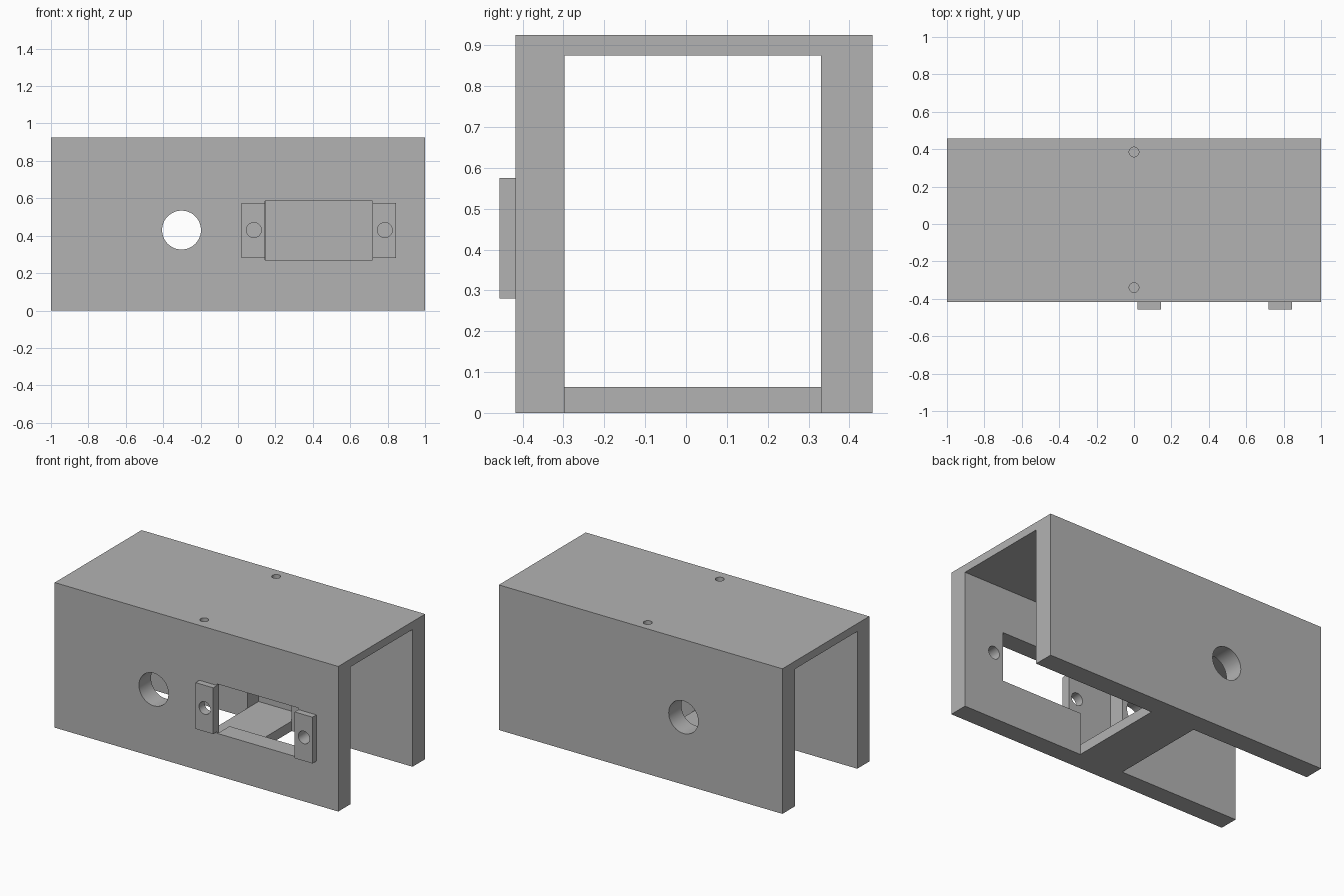
import bpy, bmesh
from math import radians
from mathutils import Matrix, Vector

old = bpy.data.objects.get("Cube")
if old:
    bpy.data.objects.remove(old, do_unlink=True)

grey = bpy.data.materials.new("plain_grey")
grey.use_nodes = True
colour = (0.45, 0.45, 0.45, 1)
grey.diffuse_color = colour
grey.node_tree.nodes["Principled BSDF"].inputs["Base Color"].default_value = colour


def add_object(name, bm):
    mesh = bpy.data.meshes.new(name)
    bm.to_mesh(mesh)
    bm.free()
    mesh.materials.append(grey)
    obj = bpy.data.objects.new(name, mesh)
    bpy.context.collection.objects.link(obj)
    return obj


def box(name, xs, ys, zs):
    lo, hi = Vector((xs[0], ys[0], zs[0])), Vector((xs[1], ys[1], zs[1]))
    bm = bmesh.new()
    bmesh.ops.create_cube(bm, size=1, matrix=Matrix.Translation((lo + hi) / 2)
                          @ Matrix.Diagonal((*(hi - lo), 1)))
    return add_object(name, bm)


def rod(name, centre, radius, length, along_y=True):
    turn = Matrix.Rotation(radians(90), 4, 'X') if along_y else Matrix()
    bm = bmesh.new()
    bmesh.ops.create_cone(bm, cap_ends=True, segments=48, radius1=radius, radius2=radius,
                          depth=length, matrix=Matrix.Translation(centre) @ turn)
    return add_object(name, bm)


def combine(target, tool, operation='DIFFERENCE'):
    mod = target.modifiers.new(tool.name, 'BOOLEAN')
    mod.operation, mod.solver, mod.object = operation, 'EXACT', tool
    tool.hide_render = True
    bpy.context.view_layer.objects.active = target
    bpy.ops.object.modifier_apply(modifier=mod.name)
    bpy.data.objects.remove(tool, do_unlink=True)


front, back, top = -0.418, 0.457, 0.925
inside = (-0.297, 0.33)
bridge_x = (-0.163, 0.148)
window_x = (0.145, 0.72)
hole_z = 0.43

# Outer block with the two raised mounting tabs
housing = box("housing", (-1, 1), (front, back), (0, top))
for xs in ((0.02, window_x[0]), (window_x[1], 0.845)):
    combine(housing, box("tab", xs, (-0.457, -0.36), (0.28, 0.575)), 'UNION')

# Open channel, leaving a floor bridge across the middle
combine(housing, box("channel", (-2, 2), inside, (0.063, 0.875)))
combine(housing, box("floor_opening_right", (-2, bridge_x[0]), inside, (-1, 0.2)))
combine(housing, box("floor_opening_left", (bridge_x[1], 2), inside, (-1, 0.2)))

# Pockets in both walls above the bridge
combine(housing, box("pocket", bridge_x, (-0.40, 0.44), (0.063, 0.875)))

# Window between the tabs and the screw holes through them
combine(housing, box("window", window_x, (-0.6, -0.2), (0.27, 0.585)))
for x in (0.085, 0.785):
    combine(housing, rod("screw_hole", (x, -0.4, hole_z), 0.04, 0.5))

# Cable hole through both walls, and two small holes in the top
combine(housing, rod("cable_hole", (-0.302, 0, hole_z), 0.104, 2))
for y in (-0.34, 0.385):
    combine(housing, rod("top_hole", (0, y, top), 0.026, 0.2, along_y=False))

bpy.ops.object.select_all(action='DESELECT')
housing.select_set(True)
bpy.context.view_layer.objects.active = housing
bpy.ops.object.shade_smooth_by_angle(angle=radians(30))
